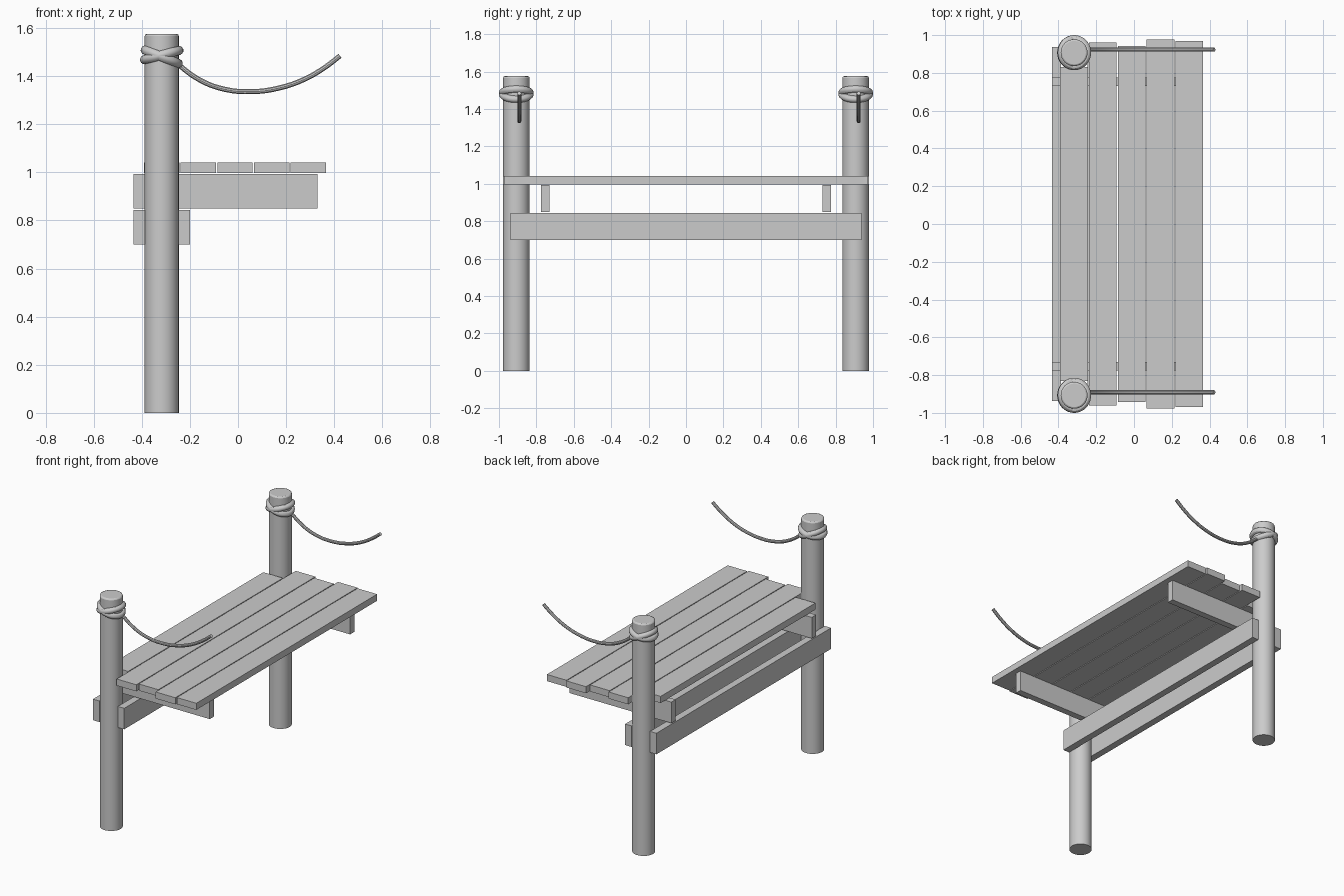
import bpy
import math
from mathutils import Matrix

old = bpy.data.objects.get("Cube")
if old:
    bpy.data.objects.remove(old, do_unlink=True)

# One plain grey for everything
grey = bpy.data.materials.new("plain grey")
grey.use_nodes = True
COLOUR = (0.6, 0.6, 0.6, 1)
grey.diffuse_color = COLOUR
grey.node_tree.nodes["Principled BSDF"].inputs["Base Color"].default_value = COLOUR


def finish(name, smooth=False):
    obj = bpy.context.object
    obj.name = name
    obj.data.materials.clear()
    obj.data.materials.append(grey)
    if smooth:
        bpy.ops.object.shade_smooth_by_angle(angle=math.radians(30))
    return obj


def box(name, x, y, z):
    """Board spanning the given (low, high) ranges."""
    centre = [(a + b) / 2 for a, b in (x, y, z)]
    size = [b - a for a, b in (x, y, z)]
    bpy.ops.mesh.primitive_cube_add(size=1, location=centre)
    obj = finish(name)
    obj.data.transform(Matrix.Diagonal((*size, 1)))
    return obj


POST_X, POST_Y, POST_R, POST_H = -0.317, 0.907, 0.071, 1.575

# Deck planks: the innermost fits between the posts, the rest overhang unevenly
plank_ends = [0.83, 0.961, 0.942, 0.978, 0.97]
for i, end in enumerate(plank_ends):
    left = -0.391 + i * 0.1525
    box(f"deck_plank_{i + 1}", (left, left + 0.147), (-end, end), (0.996, 1.041))

# Joists under the deck
for label, y in (("front", -0.753), ("back", 0.753)):
    box(f"{label}_joist", (-0.434, 0.331), (y - 0.023, y + 0.023), (0.85, 0.993))

# Rails clamped to both sides of the posts
for label, x in (("outer", -0.41), ("inner", -0.223)):
    box(f"{label}_rail", (x - 0.024, x + 0.024), (-0.937, 0.937), (0.7, 0.843))

# Sagging rope profile in x, z
rope_path = [(-0.27, 1.465), (-0.16, 1.384), (-0.056, 1.345), (0.056, 1.335),
             (0.17, 1.35), (0.277, 1.387), (0.36, 1.435), (0.424, 1.484)]

for label, y in (("front", -POST_Y), ("back", POST_Y)):
    # Round post with a softened top edge
    bpy.ops.mesh.primitive_cylinder_add(vertices=32, radius=POST_R, depth=POST_H,
                                        location=(POST_X, y, POST_H / 2))
    post = finish(f"{label}_post")
    top_rim = post.data.attributes.new("bevel_weight_edge", "FLOAT", "EDGE")
    for edge in post.data.edges:
        if all(post.data.vertices[v].co.z > 0 for v in edge.vertices):
            top_rim.data[edge.index].value = 1
    bevel = post.modifiers.new("rounded_top", "BEVEL")
    bevel.limit_method = "WEIGHT"
    bevel.width = 0.009
    bevel.segments = 2
    bpy.ops.object.shade_smooth_by_angle(angle=math.radians(30))

    # Two crossing rope loops round the post
    for n, (z, tilt) in enumerate(((1.480, 22), (1.487, -15))):
        bpy.ops.mesh.primitive_torus_add(major_segments=40, minor_segments=12,
                                         major_radius=0.074, minor_radius=0.019,
                                         location=(POST_X, y, z),
                                         rotation=(0, math.radians(tilt), 0))
        finish(f"{label}_rope_loop_{n + 1}", smooth=True)

    # Hanging rope
    curve = bpy.data.curves.new(f"{label}_hanging_rope", "CURVE")
    curve.dimensions = "3D"
    curve.bevel_depth = 0.011
    curve.bevel_resolution = 3
    curve.resolution_u = 4
    curve.use_fill_caps = True
    spline = curve.splines.new("BEZIER")
    spline.bezier_points.add(len(rope_path) - 1)
    for point, (x, z) in zip(spline.bezier_points, rope_path):
        point.co = (x, y + 0.016, z)
        point.handle_left_type = point.handle_right_type = "AUTO"
    rope = bpy.data.objects.new(f"{label}_hanging_rope", curve)
    bpy.context.collection.objects.link(rope)
    bpy.ops.object.select_all(action="DESELECT")
    rope.select_set(True)
    bpy.context.view_layer.objects.active = rope
    bpy.ops.object.convert(target="MESH")
    finish(f"{label}_hanging_rope", smooth=True)
